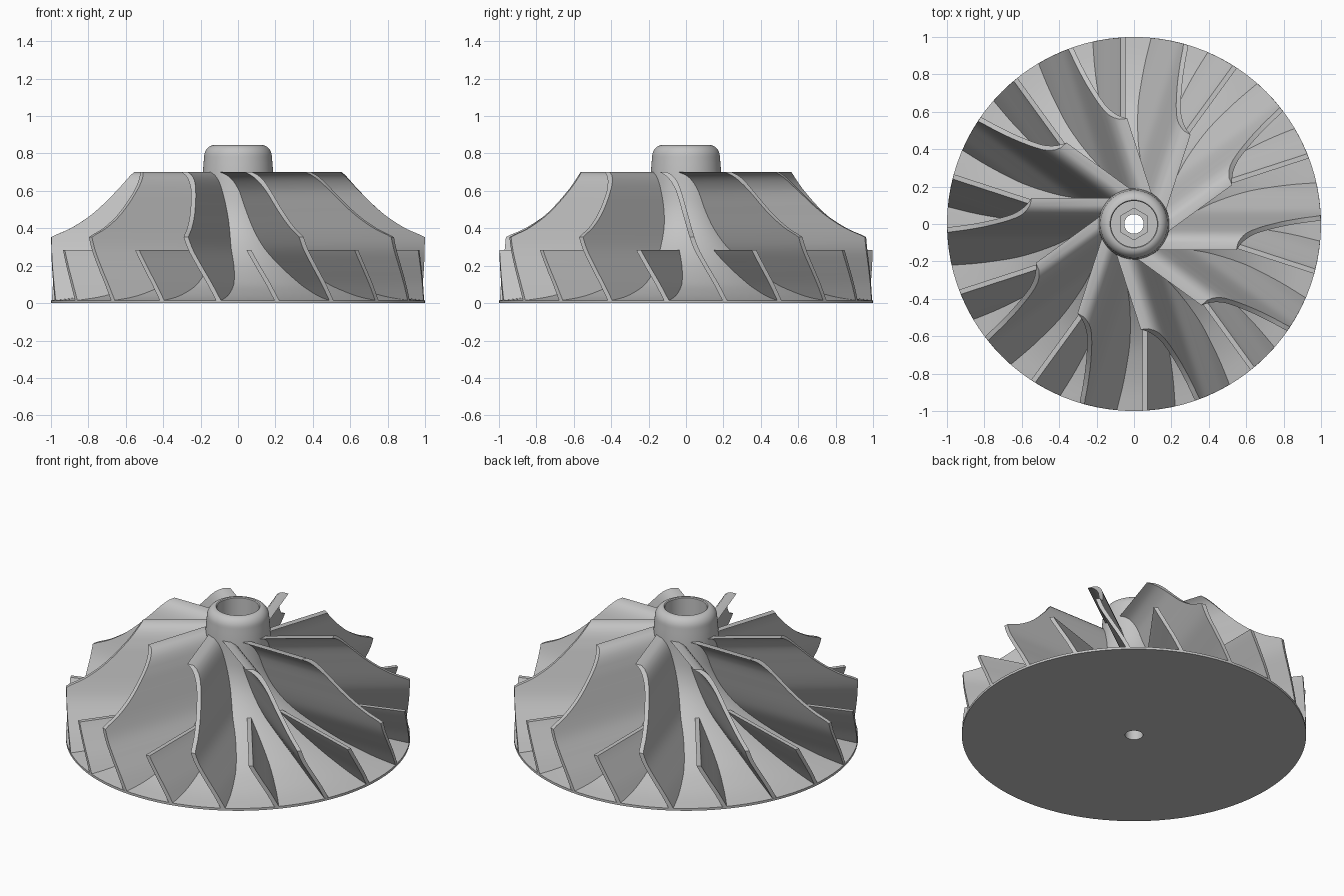
import bpy
import math

# Remove the default cube
cube = bpy.data.objects.get("Cube")
if cube:
    bpy.data.objects.remove(cube, do_unlink=True)

# Single metal colour
metal = bpy.data.materials.new("grey_metal")
metal.use_nodes = True
GREY = (0.55, 0.55, 0.55, 1.0)
metal.diffuse_color = GREY
metal.node_tree.nodes["Principled BSDF"].inputs["Base Color"].default_value = GREY


def curve(points, t):
    """Smooth value through (key, value) points with rising keys."""
    n = len(points)
    t = min(max(t, points[0][0]), points[-1][0])
    i = 0
    while i < n - 2 and t > points[i + 1][0]:
        i += 1

    def slope(k):
        a, b = points[max(k - 1, 0)], points[min(k + 1, n - 1)]
        return (b[1] - a[1]) / (b[0] - a[0])

    (x0, y0), (x1, y1) = points[i], points[i + 1]
    h = x1 - x0
    s = (t - x0) / h
    return ((1 + 2 * s) * (1 - s) ** 2 * y0 + s * (1 - s) ** 2 * h * slope(i)
            + s * s * (3 - 2 * s) * y1 + s * s * (s - 1) * h * slope(i + 1))


def make_object(name, verts, faces, angle=35):
    mesh = bpy.data.meshes.new(name)
    mesh.from_pydata(verts, [], faces)
    mesh.update()
    mesh.materials.append(metal)
    ob = bpy.data.objects.new(name, mesh)
    bpy.context.collection.objects.link(ob)
    bpy.ops.object.select_all(action="DESELECT")
    ob.select_set(True)
    bpy.context.view_layer.objects.active = ob
    bpy.ops.object.mode_set(mode="EDIT")
    bpy.ops.mesh.select_all(action="SELECT")
    bpy.ops.mesh.normals_make_consistent(inside=False)
    bpy.ops.object.mode_set(mode="OBJECT")
    bpy.ops.object.shade_smooth_by_angle(angle=math.radians(angle))
    return ob


# Design curves: hub radius, blade lean and shroud radius, all against height
HUB = [(0.015, 1.0), (0.03, 0.89), (0.055, 0.78), (0.1, 0.64), (0.2, 0.45),
       (0.3, 0.325), (0.4, 0.245), (0.5, 0.205), (0.6, 0.192), (0.7, 0.188)]
LEAN = [(0.0, 0.215), (0.1, 0.163), (0.2, 0.105), (0.285, 0.058), (0.36, 0.03),
        (0.5, -0.01), (0.6, -0.04), (0.66, -0.07), (0.69, -0.1), (0.7, -0.12)]
SHROUD = [(0.355, 1.0), (0.4, 0.895), (0.48, 0.775), (0.6, 0.65), (0.7, 0.565)]

# Hub: one closed lathe profile with a hexagonal socket in the bore
SEGMENTS = 96
BORE = 0.052
profile = [(BORE, 0, False), (1.0, 0, False)]
for i in range(33):
    z = 0.015 + 0.685 * (i / 32) ** 1.8
    profile.append((curve(HUB, z), z, False))
profile.append((0.184, 0.75, False))
for i in range(9):
    a = math.pi / 2 * i / 8
    profile.append((0.128 + 0.053 * math.cos(a), 0.782 + 0.063 * math.sin(a), False))
profile += [(0.123, 0.84, False), (0.123, 0.6, False),
            (0.073, 0.6, True), (0.073, 0.42, True), (BORE, 0.42, False)]

verts, faces = [], []
for r, z, hexagonal in profile:
    for s in range(SEGMENTS):
        a = math.tau * s / SEGMENTS
        rr = r
        if hexagonal:
            rr = r / math.cos((a + math.pi / 6) % (math.pi / 3) - math.pi / 6)
        verts.append((rr * math.cos(a), rr * math.sin(a), z))
rings = len(profile)
for i in range(rings):
    j = (i + 1) % rings
    for s in range(SEGMENTS):
        t = (s + 1) % SEGMENTS
        faces.append((i * SEGMENTS + s, i * SEGMENTS + t, j * SEGMENTS + t, j * SEGMENTS + s))
make_object("hub", verts, faces)


def blade(name, top, rows, angle):
    """Leaning blade, straight along its length, trimmed by hub and shroud."""
    verts, faces = [], []
    ca, sa = math.cos(angle), math.sin(angle)
    for i in range(rows + 1):
        z = 0.005 + (top - 0.005) * i / rows
        y = curve(LEAN, z)
        inner = curve(HUB, z) - 0.03
        outer = curve(SHROUD, z) if z > 0.355 else 0.999
        half = 0.013 + 0.007 * max(0, (z - 0.6) / 0.1)
        for r, side in ((inner, -1), (outer, -1), (outer, 1), (inner, 1)):
            yy = y + side * half
            x = math.sqrt(max(r * r - yy * yy, 0))
            verts.append((x * ca - yy * sa, x * sa + yy * ca, z))
    for i in range(rows):
        for k in range(4):
            m = (k + 1) % 4
            faces.append((4 * i + k, 4 * i + m, 4 * i + 4 + m, 4 * i + 4 + k))
    faces += [(3, 2, 1, 0), tuple(4 * rows + k for k in range(4))]
    make_object(name, verts, faces)


# Ten tall blades alternating with ten short splitter blades
COUNT = 10
for n in range(COUNT):
    turn = math.tau * n / COUNT
    blade(f"main_blade_{n + 1}", 0.7, 48, turn)
    blade(f"splitter_blade_{n + 1}", 0.285, 20, turn + math.pi / COUNT)
